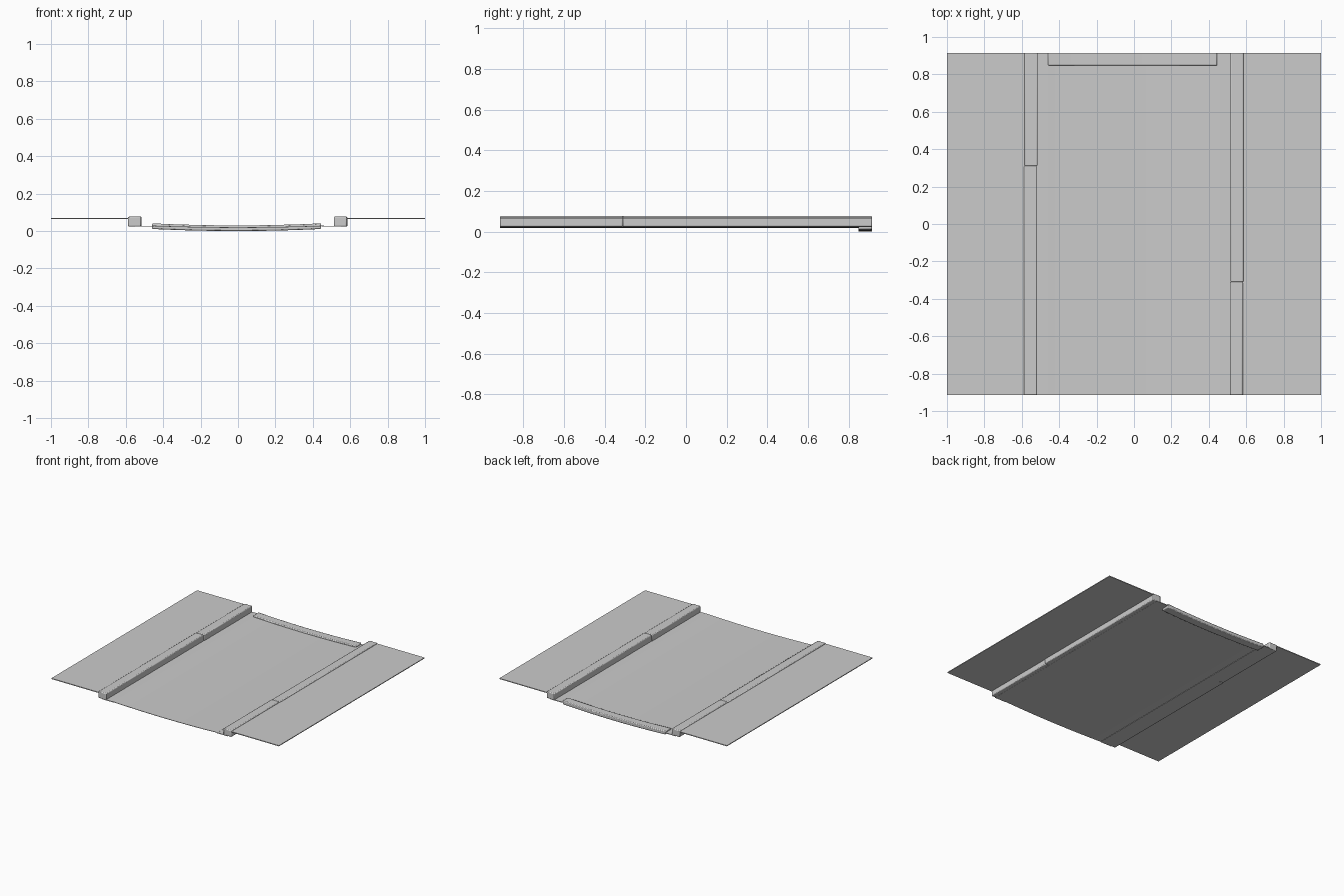
import bpy, bmesh

cube = bpy.data.objects.get("Cube")
if cube:
    bpy.data.objects.remove(cube, do_unlink=True)

HALF = 0.915  # half length of the street section

grey = bpy.data.materials.new("concrete grey")
grey.use_nodes = True
grey.diffuse_color = (0.6, 0.6, 0.6, 1)
grey.node_tree.nodes["Principled BSDF"].inputs["Base Color"].default_value = grey.diffuse_color


def extrude_profile(name, points, y0, y1, bevel=0.0):
    """Closed x-z outline swept along y."""
    bm = bmesh.new()
    face = bm.faces.new([bm.verts.new((x, y0, z)) for x, z in points])
    swept = bmesh.ops.extrude_face_region(bm, geom=[face])
    verts = [v for v in swept["geom"] if isinstance(v, bmesh.types.BMVert)]
    bmesh.ops.translate(bm, verts=verts, vec=(0, y1 - y0, 0))
    bmesh.ops.recalc_face_normals(bm, faces=bm.faces)
    mesh = bpy.data.meshes.new(name)
    bm.to_mesh(mesh)
    bm.free()
    mesh.materials.append(grey)
    obj = bpy.data.objects.new(name, mesh)
    bpy.context.collection.objects.link(obj)
    if bevel:
        mod = obj.modifiers.new("rounded edges", "BEVEL")
        mod.width, mod.segments = bevel, 2
        mod.limit_method = "ANGLE"
    bpy.context.view_layer.objects.active = obj
    obj.select_set(True)
    bpy.ops.object.shade_smooth_by_angle()
    obj.select_set(False)
    return obj


def box(x0, x1, z0, z1):
    return [(x0, z0), (x1, z0), (x1, z1), (x0, z1)]


def sagging(x0, x1, z_end, sag, thick, steps=16):
    """Outline of a slab that dips in the middle."""
    top = []
    for i in range(steps + 1):
        t = i / steps
        top.append((x0 + (x1 - x0) * t, z_end - sag * 4 * t * (1 - t)))
    return top + [(x, z - thick) for x, z in reversed(top)]


# Road surface and the raised cross beam at its back end
extrude_profile("road", sagging(-0.46, 0.46, 0.029, 0.009, 0.003), -HALF, HALF)
extrude_profile("back_beam", sagging(-0.46, 0.445, 0.041, 0.011, 0.03),
                HALF - 0.068, HALF, 0.006)

# Pavements and gutters on both sides
for side, s in (("left", 1), ("right", -1)):
    extrude_profile(side + "_pavement", box(s * 0.55, s, 0.064, 0.07), -HALF, HALF)
    extrude_profile(side + "_gutter", box(s * 0.45, s * 0.55, 0.023, 0.028), -HALF, HALF)

    # Kerb in a long and a short stone, meeting a third of the way along
    split = -s * 0.31
    for part, y0, y1, shift in (("front", -HALF, split, -0.003), ("back", split, HALF, 0.0)):
        extrude_profile(f"{side}_{part}_kerb",
                        box(s * 0.55 - 0.035 + shift, s * 0.55 + 0.035 + shift, 0.024, 0.077),
                        y0, y1, 0.006)
